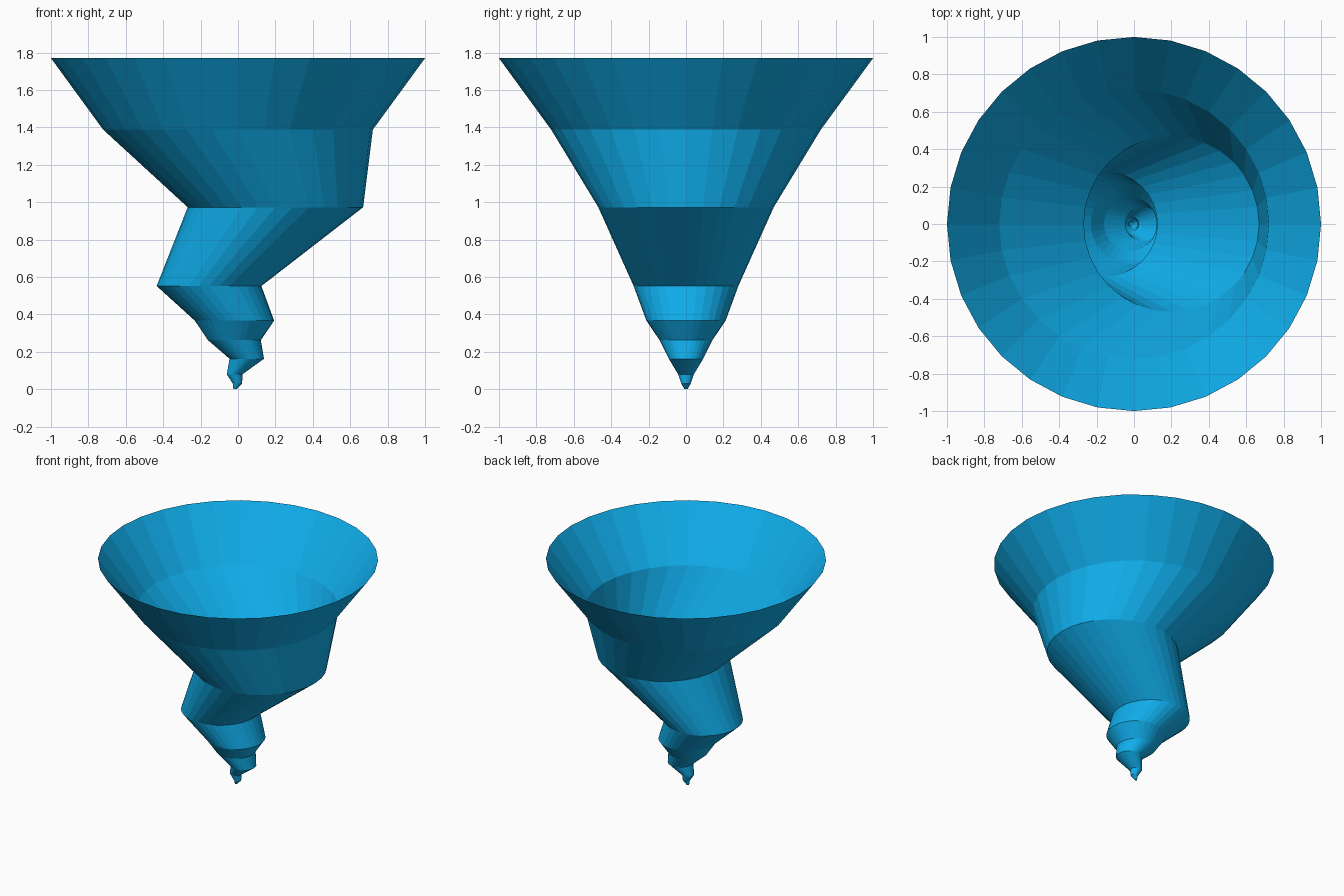
import bpy, bmesh
from math import cos, sin, tau

if "Cube" in bpy.data.objects:
    bpy.data.objects.remove(bpy.data.objects["Cube"])

SIDES = 32
# Rings of the twisting funnel: height, centre x, radius
RINGS = [
    (0.0, -0.017, 0.008), (0.03, -0.003, 0.025), (0.08, -0.018, 0.042),
    (0.163, 0.047, 0.092), (0.262, -0.019, 0.141), (0.367, -0.019, 0.212),
    (0.552, -0.155, 0.28), (0.973, 0.2, 0.469), (1.388, 0.0, 0.721),
    (1.77, 0.0, 1.0),
]

# Open funnel shell: offset circles joined by flat quads, closed at the tip
bm = bmesh.new()
loops = [[bm.verts.new((cx + r * cos(tau * i / SIDES), r * sin(tau * i / SIDES), z))
          for i in range(SIDES)] for z, cx, r in RINGS]
for low, high in zip(loops, loops[1:]):
    for i in range(SIDES):
        j = (i + 1) % SIDES
        bm.faces.new((low[i], low[j], high[j], high[i]))
bm.faces.new(loops[0][::-1])

mesh = bpy.data.meshes.new("whirlwind_funnel")
bm.to_mesh(mesh)
bm.free()
funnel = bpy.data.objects.new("whirlwind_funnel", mesh)
bpy.context.collection.objects.link(funnel)

# Blue colour
blue = bpy.data.materials.new("blue")
blue.diffuse_color = (0.005, 0.42, 0.83, 1)
blue.use_nodes = True
blue.node_tree.nodes["Principled BSDF"].inputs["Base Color"].default_value = blue.diffuse_color
mesh.materials.append(blue)
